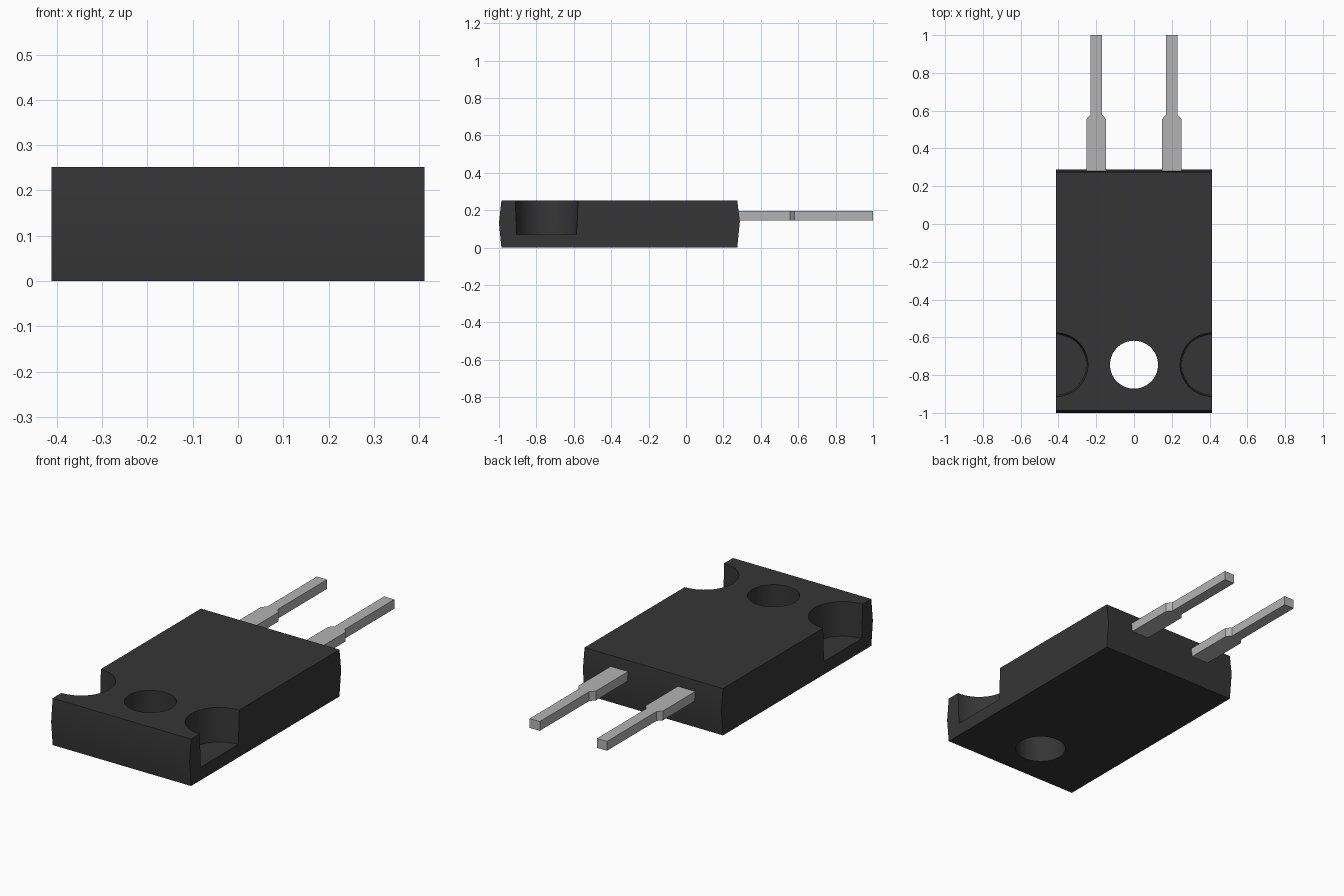
import bpy
import bmesh
import math

if "Cube" in bpy.data.objects:
    bpy.data.objects.remove(bpy.data.objects["Cube"])


def material(name, value, rough):
    m = bpy.data.materials.new(name)
    m.use_nodes = True
    col = (value, value, value, 1)
    m.diffuse_color = col
    bsdf = m.node_tree.nodes["Principled BSDF"]
    bsdf.inputs["Base Color"].default_value = col
    bsdf.inputs["Roughness"].default_value = rough
    return m


black = material("black plastic", 0.036, 0.6)
metal = material("grey metal", 0.45, 0.5)


def prism(name, points, offset, mat):
    """Extrude a closed loop of 3D points along offset."""
    bm = bmesh.new()
    face = bm.faces.new([bm.verts.new(p) for p in points])
    ext = bmesh.ops.extrude_face_region(bm, geom=[face])
    verts = [g for g in ext["geom"] if isinstance(g, bmesh.types.BMVert)]
    bmesh.ops.translate(bm, verts=verts, vec=offset)
    bmesh.ops.recalc_face_normals(bm, faces=bm.faces)
    mesh = bpy.data.meshes.new(name)
    bm.to_mesh(mesh)
    bm.free()
    mesh.materials.append(mat)
    obj = bpy.data.objects.new(name, mesh)
    bpy.context.collection.objects.link(obj)
    return obj


def activate(obj):
    bpy.ops.object.select_all(action='DESELECT')
    obj.select_set(True)
    bpy.context.view_layer.objects.active = obj


def cut_cone(target, x, y, z0, z1, r0, r1):
    """Cut a round, slightly tapered hole out of target."""
    bpy.ops.mesh.primitive_cone_add(vertices=64, radius1=r0, radius2=r1,
                                    depth=z1 - z0, location=(x, y, (z0 + z1) / 2))
    cutter = bpy.context.object
    cutter.name = "hole_cutter"
    cutter.hide_render = True
    cutter.data.materials.append(black)
    activate(target)
    mod = target.modifiers.new("hole", 'BOOLEAN')
    mod.operation = 'DIFFERENCE'
    mod.solver = 'EXACT'
    mod.object = cutter
    bpy.ops.object.modifier_apply(modifier=mod.name)
    bpy.data.objects.remove(cutter)


# Body: side profile with slightly drafted ends, extruded across the width
W, H, HOLE_Y = 0.412, 0.252, -0.745
profile = [(-0.987, 0), (-1.0, 0.13), (-0.987, H),
           (0.274, H), (0.288, 0.14), (0.274, 0)]
body = prism("body", [(-W, y, z) for y, z in profile], (2 * W, 0, 0), black)

# Mounting hole through the body, and half-round notches in both sides
cut_cone(body, 0, HOLE_Y, -0.1, 0.4, 0.127, 0.127)
FLOOR, TOP = 0.07, 0.34
slope = (0.168 - 0.160) / (H - FLOOR)
for side in (-1, 1):
    cut_cone(body, side * W, HOLE_Y, FLOOR, TOP,
             0.160, 0.160 + slope * (TOP - FLOOR))
activate(body)
bpy.ops.object.shade_smooth_by_angle(angle=math.radians(30))

# Leads: wide root stepping down to a narrow pin
half = [(0.052, 0.25), (0.052, 0.555), (0.03, 0.58), (0.03, 1.0)]
outline = half + [(-x, y) for x, y in reversed(half)]
for name, cx in (("left_lead", 0.2), ("right_lead", -0.2)):
    prism(name, [(cx + x, y, 0.146) for x, y in outline], (0, 0, 0.05), metal)
